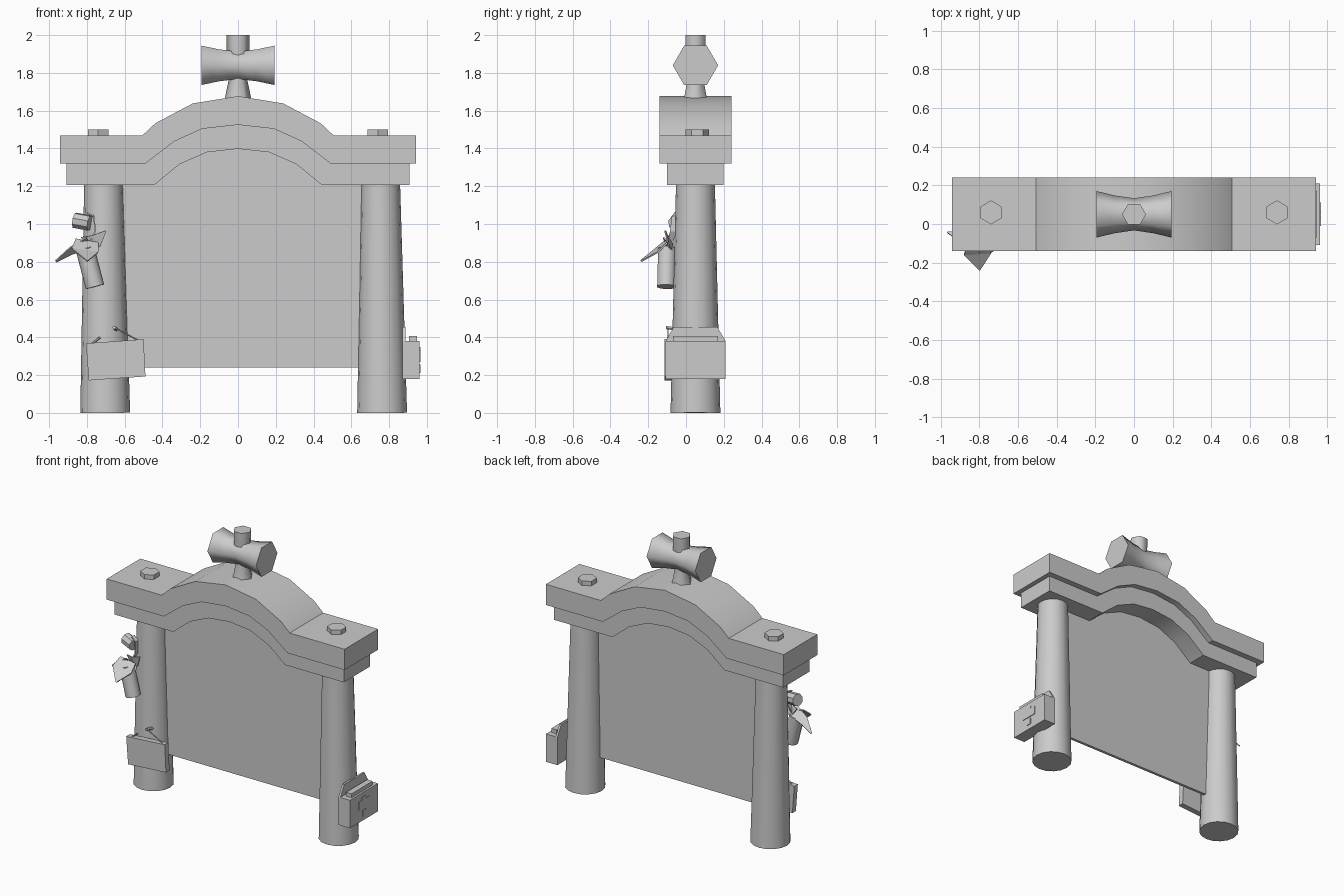
import bpy, bmesh, math
from mathutils import Vector

cube = bpy.data.objects.get("Cube")
if cube:
    bpy.data.objects.remove(cube, do_unlink=True)

grey = bpy.data.materials.new("plain grey")
grey.use_nodes = True
GREY = (0.6, 0.6, 0.6, 1)
grey.diffuse_color = GREY
grey.node_tree.nodes["Principled BSDF"].inputs["Base Color"].default_value = GREY

CY = 0.05  # depth of the frame's centre line


def make(name, bm, smooth=None):
    bmesh.ops.recalc_face_normals(bm, faces=bm.faces)
    mesh = bpy.data.meshes.new(name)
    bm.to_mesh(mesh)
    bm.free()
    mesh.materials.append(grey)
    ob = bpy.data.objects.new(name, mesh)
    bpy.context.collection.objects.link(ob)
    if smooth:
        bpy.ops.object.select_all(action='DESELECT')
        ob.select_set(True)
        bpy.context.view_layer.objects.active = ob
        bpy.ops.object.shade_smooth_by_angle(angle=math.radians(smooth))
    return ob


def tube(name, rings, sides, ref=(1, 0, 0), smooth=40):
    """Skin circles given as (centre, radius); a corner points along ref."""
    bm = bmesh.new()
    axis = (Vector(rings[-1][0]) - Vector(rings[0][0])).normalized()
    u = Vector(ref)
    u = (u - axis * u.dot(axis)).normalized()
    v = axis.cross(u)
    loops = []
    for c, r in rings:
        angles = [math.tau * i / sides for i in range(sides)]
        loops.append([bm.verts.new(Vector(c) + r * (math.cos(a) * u + math.sin(a) * v)) for a in angles])
    for a, b in zip(loops, loops[1:]):
        for i in range(sides):
            j = (i + 1) % sides
            bm.faces.new((a[i], a[j], b[j], b[i]))
    bm.faces.new(loops[0])
    bm.faces.new(loops[-1])
    return make(name, bm, smooth)


def slab(name, outline, y0, y1, smooth=None):
    """Extrude an (x, z) outline from y0 to y1."""
    bm = bmesh.new()
    face = bm.faces.new([bm.verts.new((x, y0, z)) for x, z in outline])
    out = bmesh.ops.extrude_face_region(bm, geom=[face])
    verts = [g for g in out["geom"] if isinstance(g, bmesh.types.BMVert)]
    bmesh.ops.translate(bm, verts=verts, vec=(0, y1 - y0, 0))
    return make(name, bm, smooth)


def box(name, x0, x1, y0, y1, z0, z1):
    return slab(name, [(x0, z0), (x1, z0), (x1, z1), (x0, z1)], y0, y1)


def flap(name, pts, thick=0.008):
    """Thin folded cloth strip: pairs of edge points along its length."""
    bm = bmesh.new()
    vs = [bm.verts.new(p) for p in pts]
    for i in range(0, len(vs) - 2, 2):
        bm.faces.new((vs[i], vs[i + 1], vs[i + 3], vs[i + 2]))
    ob = make(name, bm)
    mod = ob.modifiers.new("thickness", 'SOLIDIFY')
    mod.thickness = thick
    mod.offset = 0
    return ob


def mirrored(half):
    """Complete a left-to-middle arch line across x = 0."""
    return half + [(-x, z) for x, z in reversed(half) if x]


# Arched beams
low = mirrored([(-0.908, 1.207), (-0.443, 1.207), (-0.31, 1.316), (-0.164, 1.38), (0, 1.398)])
mid = mirrored([(-0.49, 1.32), (-0.338, 1.437), (-0.19, 1.504), (0, 1.525)])
top = mirrored([(-0.942, 1.468), (-0.507, 1.468), (-0.438, 1.533), (-0.24, 1.638), (0, 1.677)])
slab("lower_beam", low + [(0.908, 1.32)] + mid[::-1] + [(-0.908, 1.32)], -0.1, 0.198, 27)
slab("upper_beam", [(-0.942, 1.32)] + mid + [(0.942, 1.32)] + top[::-1], -0.14, 0.24, 27)

# Posts and the pegs above them
for side, xb, xt in (("right", -0.703, -0.712), ("left", 0.763, 0.755)):
    tube(side + "_post", [((xb, CY, 0), 0.132), ((xt, CY, 1.25), 0.102)], 16)
    px = math.copysign(0.74, xb)
    tube(side + "_peg", [((px, CY + 0.01, 1.44), 0.062), ((px, CY + 0.01, 1.5), 0.062)], 6, (0, 1, 0))

# Hanging panel and its bottom roller
slab("panel", [(-0.66, 0.24), (0.7, 0.24), (0.7, 1.22)] + low[::-1][1:-1] + [(-0.66, 1.22)], 0.04, 0.06)
tube("bottom_roller", [((-0.68, CY, 0.245), 0.064), ((0.72, CY, 0.245), 0.064)], 16)

# Fine cracks on the panel's front
cracks = [
    [(-0.62, 1.13), (-0.41, 1.175), (-0.4, 1.1)],
    [(-0.62, 0.81), (-0.42, 0.86)],
    [(-0.62, 0.76), (-0.33, 0.79)],
    [(-0.6, 0.44), (-0.215, 0.49), (-0.235, 0.385), (0.005, 0.34), (0.025, 0.52), (-0.03, 0.53), (-0.06, 0.78)],
    [(0.4, 0.98), (0.51, 1.01), (0.55, 0.83), (0.65, 0.8)],
    [(0.38, 0.73), (0.53, 0.76), (0.49, 0.65), (0.63, 0.615), (0.65, 0.66)],
]
for n, line in enumerate(cracks):
    bm = bmesh.new()
    for a, b in zip(line, line[1:]):
        d = (Vector(b) - Vector(a)).normalized() * 0.002
        pts = [(a[0] - d.y, a[1] + d.x), (a[0] + d.y, a[1] - d.x), (b[0] + d.y, b[1] - d.x), (b[0] - d.y, b[1] + d.x)]
        bm.faces.new([bm.verts.new((x, 0.0385, z)) for x, z in pts])
    make("panel_crack_%d" % n, bm)

# Mallet on the crown
tube("mallet_handle", [((0, CY, 1.64), 0.075), ((0, CY, 1.76), 0.05), ((0, CY, 1.9), 0.06), ((0, CY, 2), 0.062)], 6, smooth=70)
head = [((x, CY, 1.84), 0.083 + 0.037 * (abs(x) / 0.193) ** 1.4) for x in (-0.193, -0.1, 0, 0.1, 0.193)]
tube("mallet_head", head, 6, (0, 1, 0), 70)

# Box on the outside of the left post, with back plate and front fittings
box("side_box", 0.875, 0.962, -0.108, 0.21, 0.18, 0.38)
plate = [(-0.108, 0.18), (0.21, 0.18), (0.21, 0.38), (0.165, 0.455), (-0.065, 0.455), (-0.108, 0.38)]
bm = bmesh.new()
rims = [[bm.verts.new((x, y, z)) for y, z in plate] for x in (0.872, 0.886)]
for r in rims:
    bm.faces.new(r)
for i in range(6):
    bm.faces.new((rims[0][i], rims[0][i - 1], rims[1][i - 1], rims[1][i]))
make("side_box_back_plate", bm)
box("side_box_lid", 0.905, 0.948, -0.07, 0.17, 0.38, 0.408)
for n, y in enumerate((0.02, 0.08)):
    tube("lid_roll_%d" % n, [((0.905, y, 0.408), 0.018), ((0.945, y, 0.408), 0.018)], 8)
box("latch_plate", 0.96, 0.967, -0.01, 0.11, 0.27, 0.33)
box("latch_top", 0.96, 0.967, 0.03, 0.068, 0.33, 0.35)
box("latch_tongue", 0.96, 0.967, 0.032, 0.066, 0.212, 0.255)

# Crooked sign hung on the front of the right post
slab("front_sign", [(-0.79, 0.172), (-0.49, 0.193), (-0.5, 0.39), (-0.805, 0.368)], -0.115, -0.075)
tube("sign_nail", [((-0.64, 0.0, 0.435), 0.01), ((-0.655, -0.105, 0.452), 0.01)], 6)
tube("sign_cord_left", [((-0.65, -0.095, 0.45), 0.004), ((-0.53, -0.095, 0.385), 0.004)], 6)
tube("sign_cord_right", [((-0.775, -0.095, 0.365), 0.006), ((-0.73, -0.095, 0.4), 0.006)], 6)

# Lantern bundle on the right post: knob, strap, canister and cloth leaves
tube("bundle_knob", [((-0.865, -0.03, 1.02), 0.042), ((-0.785, -0.055, 1.005), 0.042)], 8)
flap("bundle_strap", [(-0.8, -0.06, 1.06), (-0.8, -0.03, 1.06), (-0.762, -0.075, 1.04), (-0.762, -0.045, 1.04),
                      (-0.757, -0.085, 0.96), (-0.757, -0.055, 0.96), (-0.79, -0.1, 0.89), (-0.79, -0.07, 0.89)])
tube("bundle_canister", [((-0.81, -0.1, 0.87), 0.05), ((-0.757, -0.105, 0.668), 0.05)], 10)
flap("leaf_outer", [(-0.8, -0.12, 0.93), (-0.79, -0.06, 0.87), (-0.89, -0.1, 0.875), (-0.88, -0.05, 0.84),
                    (-0.967, -0.045, 0.805), (-0.96, -0.04, 0.8)])
flap("leaf_front", [(-0.86, -0.1, 0.92), (-0.74, -0.1, 0.9), (-0.88, -0.16, 0.87), (-0.74, -0.15, 0.85),
                    (-0.803, -0.238, 0.806), (-0.797, -0.238, 0.802)])
flap("leaf_upper", [(-0.83, -0.07, 0.93), (-0.78, -0.07, 0.86), (-0.77, -0.1, 0.94), (-0.73, -0.09, 0.88),
                    (-0.702, -0.11, 0.965), (-0.698, -0.11, 0.96)])
